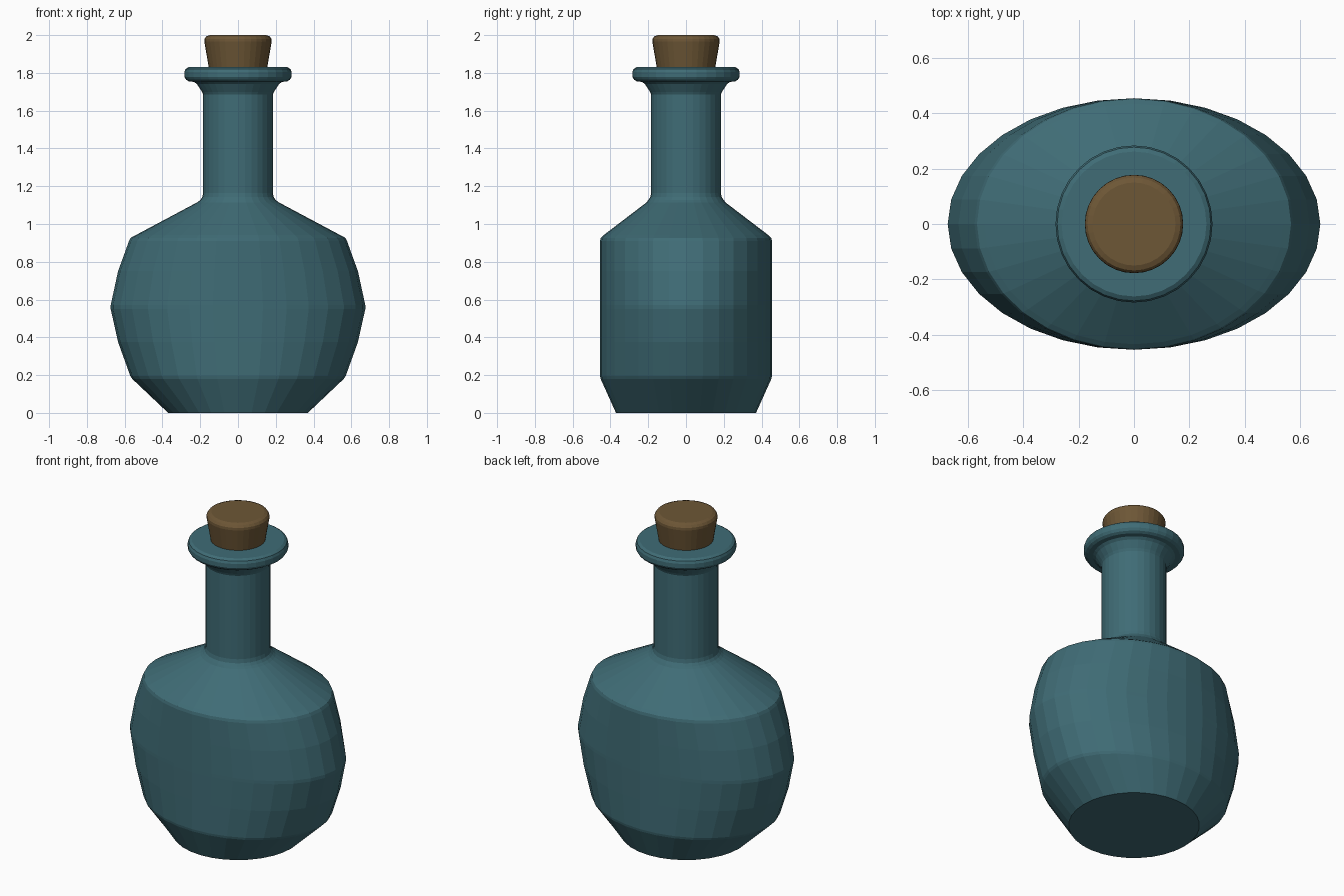
import bpy, bmesh, math

if "Cube" in bpy.data.objects:
    bpy.data.objects.remove(bpy.data.objects["Cube"])

SIDES = 32

def material(name, rgb):
    m = bpy.data.materials.new(name)
    m.diffuse_color = (*rgb, 1)
    m.use_nodes = True
    m.node_tree.nodes["Principled BSDF"].inputs["Base Color"].default_value = m.diffuse_color
    return m

def lathe(name, rings, mat):
    """Loft elliptical rings given as (z, half width, half depth)."""
    bm = bmesh.new()
    loops = []
    for z, rx, ry in rings:
        loops.append([bm.verts.new((rx * math.cos(2 * math.pi * i / SIDES),
                                    ry * math.sin(2 * math.pi * i / SIDES), z))
                      for i in range(SIDES)])
    for a, b in zip(loops, loops[1:]):
        for i in range(SIDES):
            j = (i + 1) % SIDES
            bm.faces.new((a[i], a[j], b[j], b[i]))
    bm.faces.new(loops[0][::-1])
    bm.faces.new(loops[-1])
    bmesh.ops.recalc_face_normals(bm, faces=bm.faces)
    me = bpy.data.meshes.new(name)
    bm.to_mesh(me)
    bm.free()
    me.materials.append(mat)
    ob = bpy.data.objects.new(name, me)
    bpy.context.collection.objects.link(ob)
    return ob

def round_rings(pts):
    return [(z, r, r) for z, r in pts]

glass = material("teal glass", (0.05, 0.15, 0.18))
cork = material("brown cork", (0.155, 0.095, 0.037))

# Flattened belly and sloping shoulder
body = [(0, 0.37, 0.37), (0.005, 0.375, 0.373), (0.18, 0.56, 0.452), (0.195, 0.57, 0.455),
        (0.375, 0.635, 0.455), (0.55, 0.674, 0.455), (0.57, 0.674, 0.455),
        (0.75, 0.635, 0.455), (0.91, 0.577, 0.455), (0.927, 0.568, 0.451),
        (0.942, 0.54, 0.435), (1.115, 0.215, 0.208)]
# Neck, flare and rounded lip
neck = [(1.127, 0.2), (1.142, 0.189), (1.165, 0.184), (1.685, 0.184), (1.70, 0.191),
        (1.74, 0.217), (1.752, 0.232), (1.755, 0.26), (1.764, 0.275), (1.779, 0.284),
        (1.805, 0.284), (1.82, 0.278), (1.83, 0.262), (1.83, 0.14)]
lathe("bottle", body + round_rings(neck), glass)

# Tapered stopper
lathe("stopper", round_rings([(1.80, 0.15), (1.965, 0.178), (1.98, 0.177),
                              (1.993, 0.168), (2.0, 0.15)]), cork)
